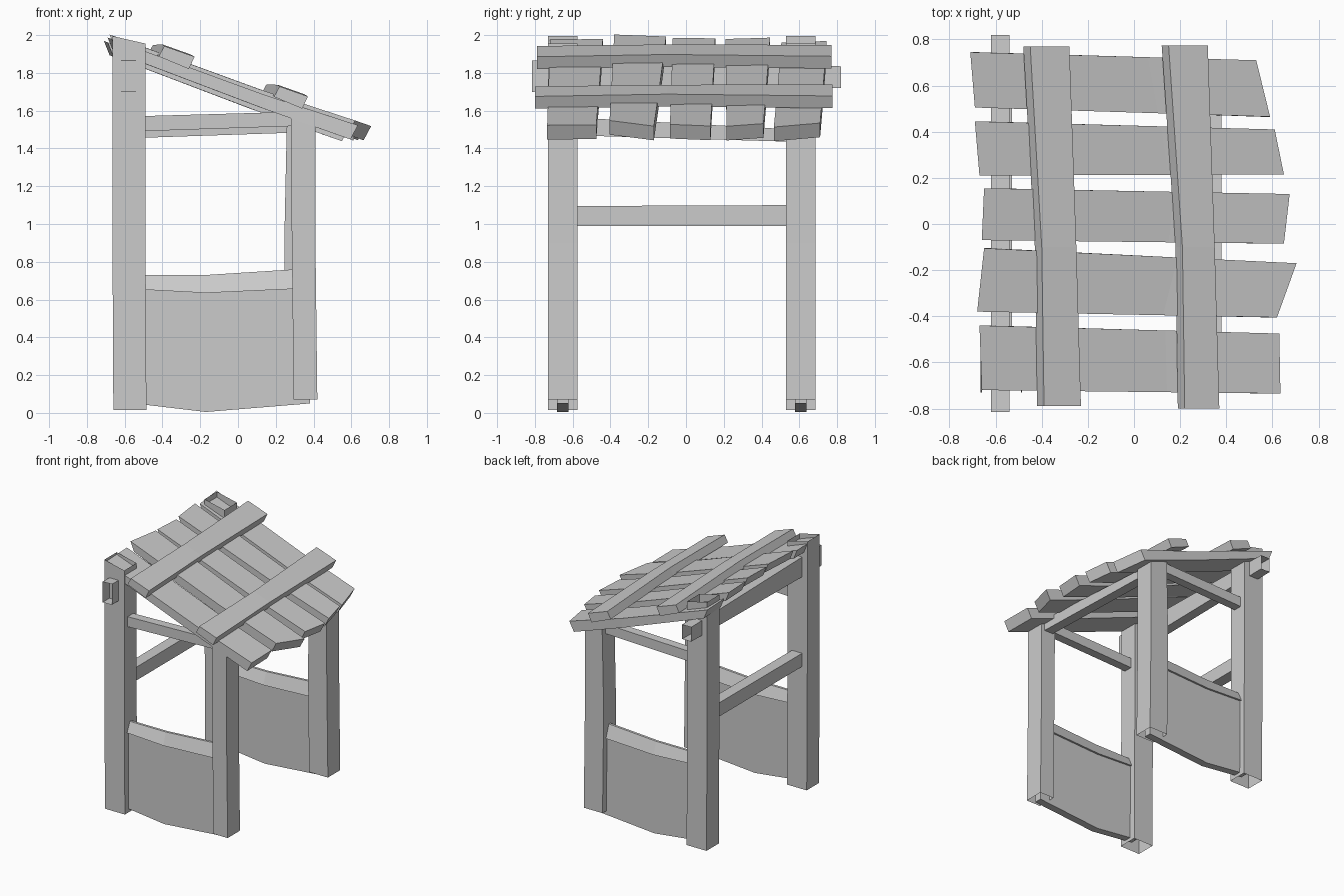
import bpy

if "Cube" in bpy.data.objects:
    bpy.data.objects.remove(bpy.data.objects["Cube"], do_unlink=True)

mat = bpy.data.materials.new("weathered grey")
mat.use_nodes = True
GREY = (0.6, 0.6, 0.6, 1)
mat.diffuse_color = GREY
mat.node_tree.nodes["Principled BSDF"].inputs["Base Color"].default_value = GREY


def loft(name, rings, capped=True):
    """Skin equal-length rings of points into one flat-shaded part."""
    n = len(rings[0])
    verts = [p for ring in rings for p in ring]
    faces = []
    for r in range(len(rings) - 1):
        a, b = r * n, (r + 1) * n
        faces += [(a + i, a + (i + 1) % n, b + (i + 1) % n, b + i) for i in range(n)]
    if capped:
        faces += [tuple(range(n))[::-1], tuple(range(len(verts) - n, len(verts)))]
    mesh = bpy.data.meshes.new(name)
    mesh.from_pydata(verts, [], faces)
    mesh.materials.append(mat)
    obj = bpy.data.objects.new(name, mesh)
    bpy.context.collection.objects.link(obj)
    # consistent outward normals
    import bmesh
    bm = bmesh.new()
    bm.from_mesh(mesh)
    bmesh.ops.recalc_face_normals(bm, faces=bm.faces)
    bm.to_mesh(mesh)
    bm.free()


def rect(axis, at, a0, a1, b0, b1):
    """Rectangle square to an axis; a and b are the other two axes in order."""
    ring = []
    for a, b in ((a0, b0), (a1, b0), (a1, b1), (a0, b1)):
        p = [a, b]
        p.insert("xyz".index(axis), at)
        ring.append(tuple(p))
    return ring


def roof(x):
    return 1.765 - 0.35 * x


# Posts: open-ended hollow timbers
for side, y0, y1, shift in (("front", -0.73, -0.575, 0), ("back", 0.53, 0.685, -0.02)):
    tall = [rect("z", 0.015, -0.66, -0.485, y0, y1),
            rect("z", 1.0, -0.665, -0.49, y0, y1),
            rect("z", 1.97, -0.665, -0.49, y0, y1)]
    tall[-1] = [(x, y, 1.995 if x < -0.6 else 1.955) for x, y, z in tall[-1]]
    loft(side + "_tall_post", tall, False)
    low = [rect("z", 0.07, 0.295 + 2 * shift, 0.42, y0, y1),
           rect("z", 0.9, 0.285 + 2 * shift, 0.41, y0, y1),
           rect("z", 1.59, 0.28 + shift, 0.41, y0, y1)]
    low[-1] = [(x, y, 1.6 if x < 0.35 else 1.56) for x, y, z in low[-1]]
    loft(side + "_low_post", low, False)

    # Side wall with wedge-shaped top rail
    c = (y0 + y1) / 2
    stations = ((-0.55, 0.05, 0.655, 0.73), (-0.17, 0.005, 0.635, 0.73), (0.38, 0.05, 0.66, 0.765))
    loft(side + "_wall", [rect("x", x, c - 0.03, c + 0.03, lo, mid + 0.01)
                          for x, lo, mid, hi in stations])
    loft(side + "_wall_rail", [[(x, c - 0.045, mid), (x, c + 0.045, mid),
                                (x, c + 0.01, hi), (x, c - 0.01, hi)]
                               for x, lo, mid, hi in stations])

    # Upper side bar
    drop = 0 if side == "front" else 0.035
    loft(side + "_upper_bar", [rect("x", -0.55, c - 0.035, c + 0.035, 1.49 - drop, 1.57 - drop),
                               rect("x", 0.34, c - 0.035, c + 0.035, 1.52 - drop, 1.595 - drop)])

# Beams along the depth
loft("ridge_beam", [rect("y", -0.815, -0.62, -0.54, 1.70, 1.865),
                    rect("y", 0.82, -0.62, -0.54, 1.72, 1.835)], False)
loft("middle_bar", [rect("y", -0.62, -0.62, -0.53, 0.99, 1.095),
                    rect("y", 0.58, -0.62, -0.53, 0.99, 1.1)])
loft("low_beam", [rect("y", -0.62, 0.3, 0.38, 1.47, 1.565),
                  rect("y", 0.58, 0.3, 0.38, 1.435, 1.50)])

# Roof planks: top corners (front, back) at the high and low ends, height offset
PLANKS = [
    ((-0.66, -0.72), (-0.67, -0.44), (0.635, -0.735), (0.63, -0.475), -0.02),
    ((-0.68, -0.38), (-0.65, -0.105), (0.62, -0.405), (0.705, -0.17), 0.0),
    ((-0.66, -0.07), (-0.65, 0.155), (0.65, -0.085), (0.675, 0.13), -0.01),
    ((-0.67, 0.21), (-0.69, 0.445), (0.65, 0.215), (0.61, 0.41), -0.02),
    ((-0.69, 0.505), (-0.71, 0.745), (0.59, 0.465), (0.53, 0.71), -0.045),
]
for i, (hf, hb, lf, lb, dz) in enumerate(PLANKS):
    rings = []
    for t, inset in ((0, 0.03), (0.62, 0), (1, -0.04)):
        f, b = [(p[0] + (q[0] - p[0]) * t, p[1] + (q[1] - p[1]) * t)
                for p, q in ((hf, lf), (hb, lb))]
        sag = dz - (0.012 if 0 < t < 1 else 0)
        top = [(x, y, roof(x) + sag) for x, y in (f, b)]
        under = [(x + inset, y, z - 0.075) for x, y, z in reversed(top)]
        rings.append(top + under)
    loft("roof_plank_%d" % (i + 1), rings)

# Battens across the planks: y, left x, right x, lift
BATTENS = {
    "upper": ((-0.79, -0.42, -0.23, 0.02), (-0.1, -0.43, -0.25, 0.025), (0.77, -0.48, -0.28, 0.005)),
    "lower": ((-0.8, 0.19, 0.37, 0.02), (-0.1, 0.18, 0.35, 0.025), (0.775, 0.12, 0.32, 0.005)),
}
for label, stations in BATTENS.items():
    rings = []
    for y, x0, x1, lift in stations:
        top = [(x0 + 0.03, y, roof(x0) + lift + 0.01), (x1, y, roof(x1) + lift + 0.02)]
        under = [(x1 - 0.03, y, roof(x1) + lift - 0.045), (x0, y, roof(x0) + lift - 0.045)]
        rings.append(top + under)
    loft(label + "_batten", rings)
